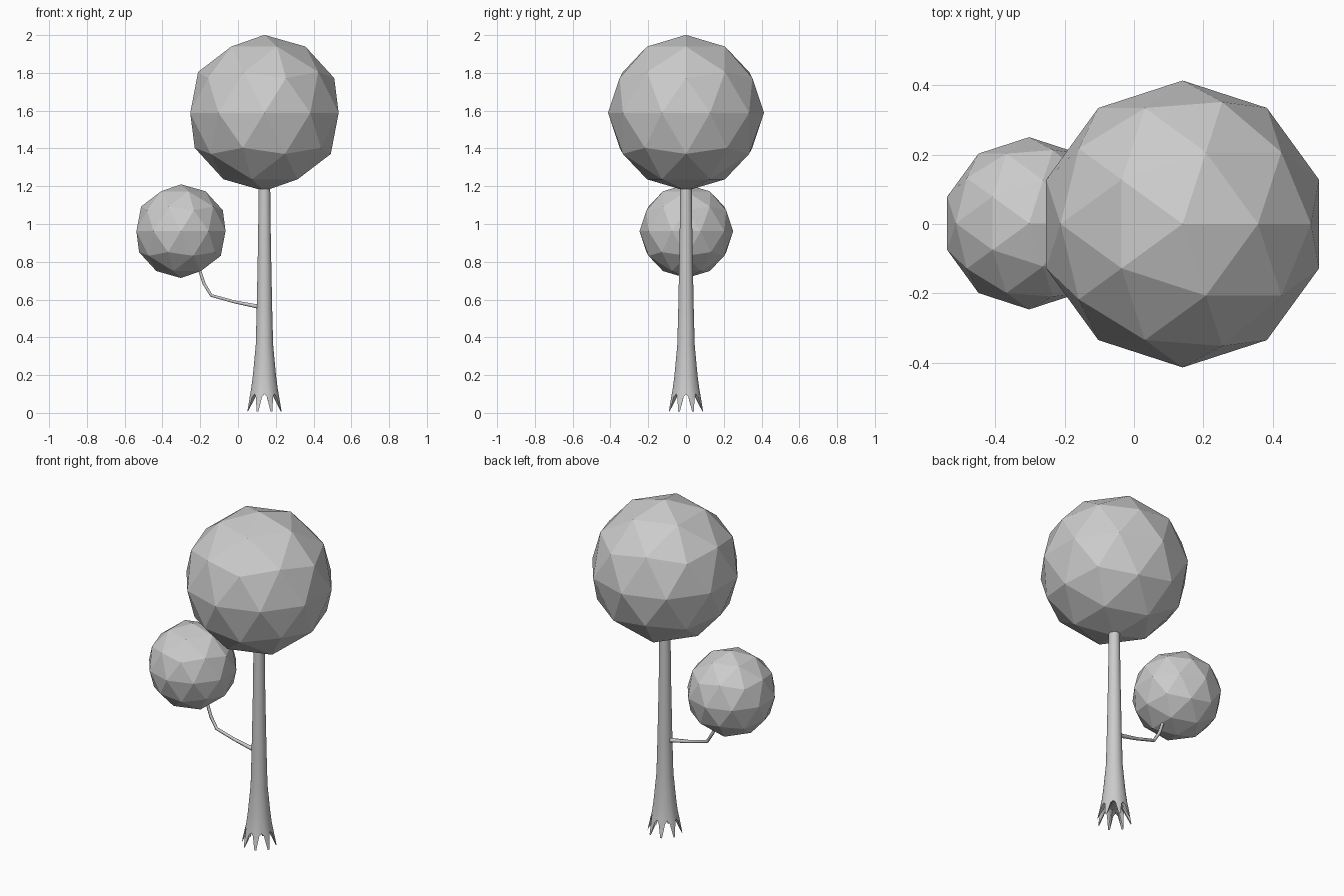
import bpy, bmesh
from math import sin, cos, radians

if "Cube" in bpy.data.objects:
    bpy.data.objects.remove(bpy.data.objects["Cube"])

TX = 0.14  # trunk axis


def make_object(name, bm):
    bmesh.ops.recalc_face_normals(bm, faces=bm.faces)
    mesh = bpy.data.meshes.new(name)
    bm.to_mesh(mesh)
    bm.free()
    obj = bpy.data.objects.new(name, mesh)
    bpy.context.collection.objects.link(obj)
    return obj


# Foliage balls: flat low-poly icospheres
def foliage(name, centre, radius):
    bpy.ops.mesh.primitive_ico_sphere_add(subdivisions=2, radius=radius, location=centre)
    bpy.context.object.name = name


foliage("crown_foliage", (TX, 0, 1.588), 0.413)
foliage("branch_foliage", (-0.302, 0.002, 0.962), 0.248)

# Trunk: flared rings, the lowest one cut into eight pointed roots
profile = [(1.23, 0.030), (0.9, 0.034), (0.55, 0.041), (0.36, 0.046), (0.2, 0.061), (0.13, 0.070)]
root_shape = [(-22.5, 0.100, 0.073), (-13, 0.085, 0.079), (-3, 0.008, 0.096),
              (3, 0.008, 0.096), (13, 0.085, 0.079)]  # angle, height, radius
spokes = [(radians(22.5 + 45 * k + a), z, r) for k in range(8) for a, z, r in root_shape]

bm = bmesh.new()
rings = [[bm.verts.new((TX + r * cos(a), r * sin(a), z)) for a, _, _ in spokes] for z, r in profile]
rings.append([bm.verts.new((TX + r * cos(a), r * sin(a), z)) for a, z, r in spokes])
rings.append([bm.verts.new((TX + 0.045 * cos(a), 0.045 * sin(a), 0.105)) for a, _, _ in spokes])
n = len(spokes)
for upper, lower in zip(rings, rings[1:]):
    for i in range(n):
        j = (i + 1) % n
        bm.faces.new((upper[i], upper[j], lower[j], lower[i]))
bm.faces.new(rings[0])
bm.faces.new(rings[-1])
trunk = make_object("trunk", bm)

# Side branch: tapered bent tube
path = [(0.13, 0.558, 0.020), (0.095, 0.565, 0.012), (-0.02, 0.588, 0.009),
        (-0.142, 0.622, 0.009), (-0.18, 0.685, 0.009), (-0.205, 0.76, 0.009), (-0.215, 0.80, 0.008)]
curve = bpy.data.curves.new("branch", 'CURVE')
curve.dimensions = '3D'
curve.bevel_depth = 1.0
curve.bevel_resolution = 1
curve.use_fill_caps = True
spline = curve.splines.new('POLY')
spline.points.add(len(path) - 1)
for point, (x, z, r) in zip(spline.points, path):
    point.co = (x, 0, z, 1)
    point.radius = r
branch = bpy.data.objects.new("branch", curve)
bpy.context.collection.objects.link(branch)

# Smooth bark
bpy.ops.object.select_all(action='DESELECT')
trunk.select_set(True)
bpy.context.view_layer.objects.active = trunk
bpy.ops.object.shade_smooth_by_angle(angle=radians(40))
